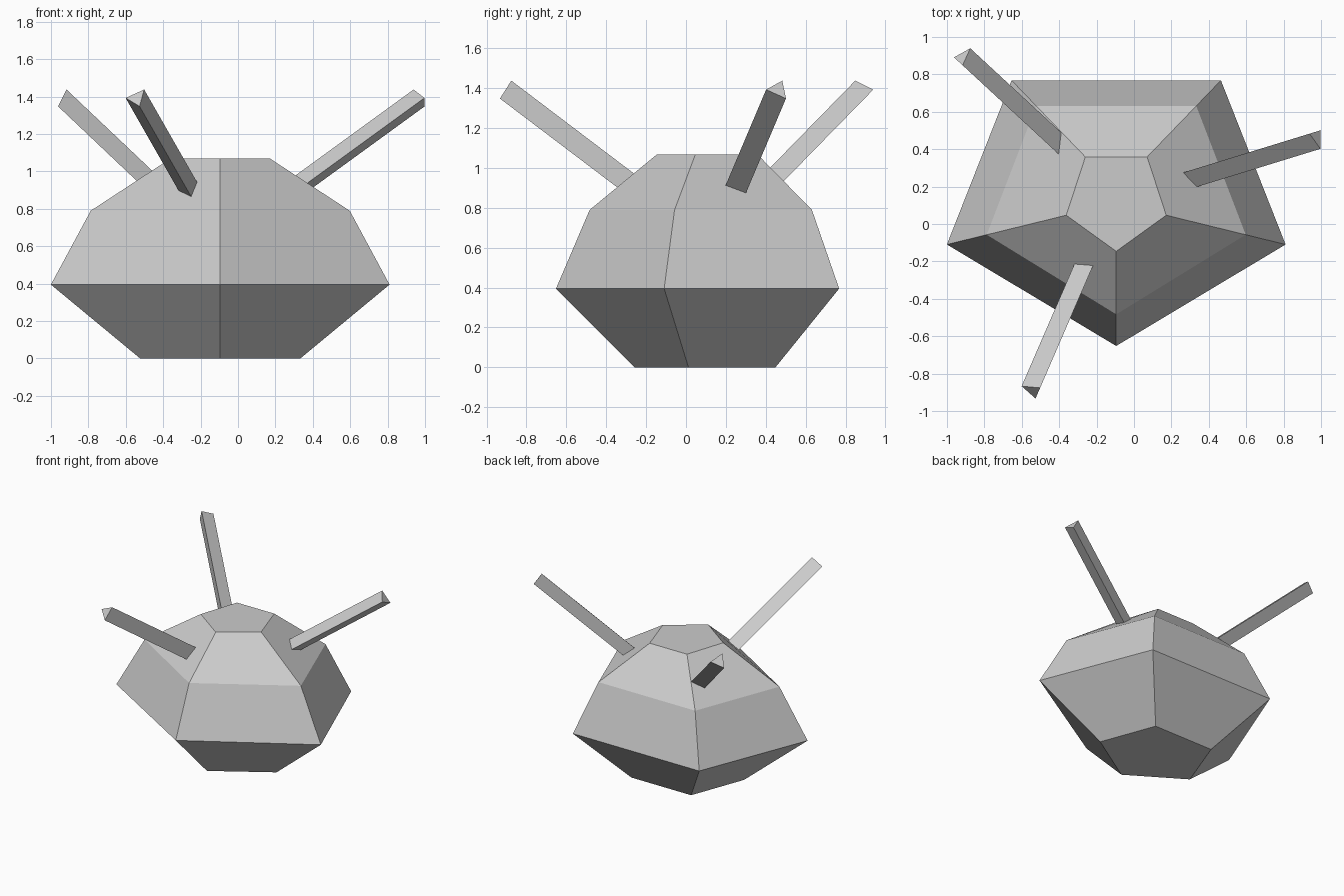
import bpy
import bmesh
from math import sin, cos, radians, tau
from mathutils import Vector

cube = bpy.data.objects.get("Cube")
if cube:
    bpy.data.objects.remove(cube)

grey = bpy.data.materials.new("light_grey")
grey.use_nodes = True
colour = (0.6, 0.6, 0.6, 1)
grey.diffuse_color = colour
grey.node_tree.nodes["Principled BSDF"].inputs["Base Color"].default_value = colour


def loft(name, rings):
    """Skin a stack of equal rings of points and cap both ends."""
    bm = bmesh.new()
    loops = [[bm.verts.new(p) for p in ring] for ring in rings]
    n = len(loops[0])
    for low, high in zip(loops, loops[1:]):
        for i in range(n):
            j = (i + 1) % n
            bm.faces.new((low[i], low[j], high[j], high[i]))
    bm.faces.new(loops[0])
    bm.faces.new(loops[-1])
    bmesh.ops.recalc_face_normals(bm, faces=bm.faces)
    mesh = bpy.data.meshes.new(name)
    bm.to_mesh(mesh)
    bm.free()
    mesh.materials.append(grey)
    obj = bpy.data.objects.new(name, mesh)
    bpy.context.collection.objects.link(obj)
    return obj


# Five-sided body: height, x radius, y radius of each ring
centre = Vector((-0.095, 0.133, 0))
profile = [(0, 0.45, 0.39), (0.395, 0.952, 0.785),
           (0.79, 0.728, 0.616), (1.068, 0.281, 0.279)]
loft("body", [[centre + Vector((rx * sin(i * tau / 5), -ry * cos(i * tau / 5), z))
               for i in range(5)] for z, rx, ry in profile])

# Three triangular rods rising outwards from the body
slope = radians(34.8)
for name, angle, tip in (("front_rod", -113.4, (-0.543, -0.892, 1.393)),
                         ("left_rod", 17.1, (0.978, 0.462, 1.393)),
                         ("right_rod", 137.2, (-0.918, 0.893, 1.393))):
    a = radians(angle)
    flat = Vector((cos(a), sin(a), 0))
    axis = flat * cos(slope) + Vector((0, 0, sin(slope)))
    side = Vector((sin(a), -cos(a), 0))
    up = side.cross(axis)
    triangle = [0.063 * (side * cos(i * tau / 3) + up * sin(i * tau / 3))
                for i in range(3)]
    loft(name, [[Vector(tip) - axis * back + p for p in triangle]
                for back in (1.08, 0)])
